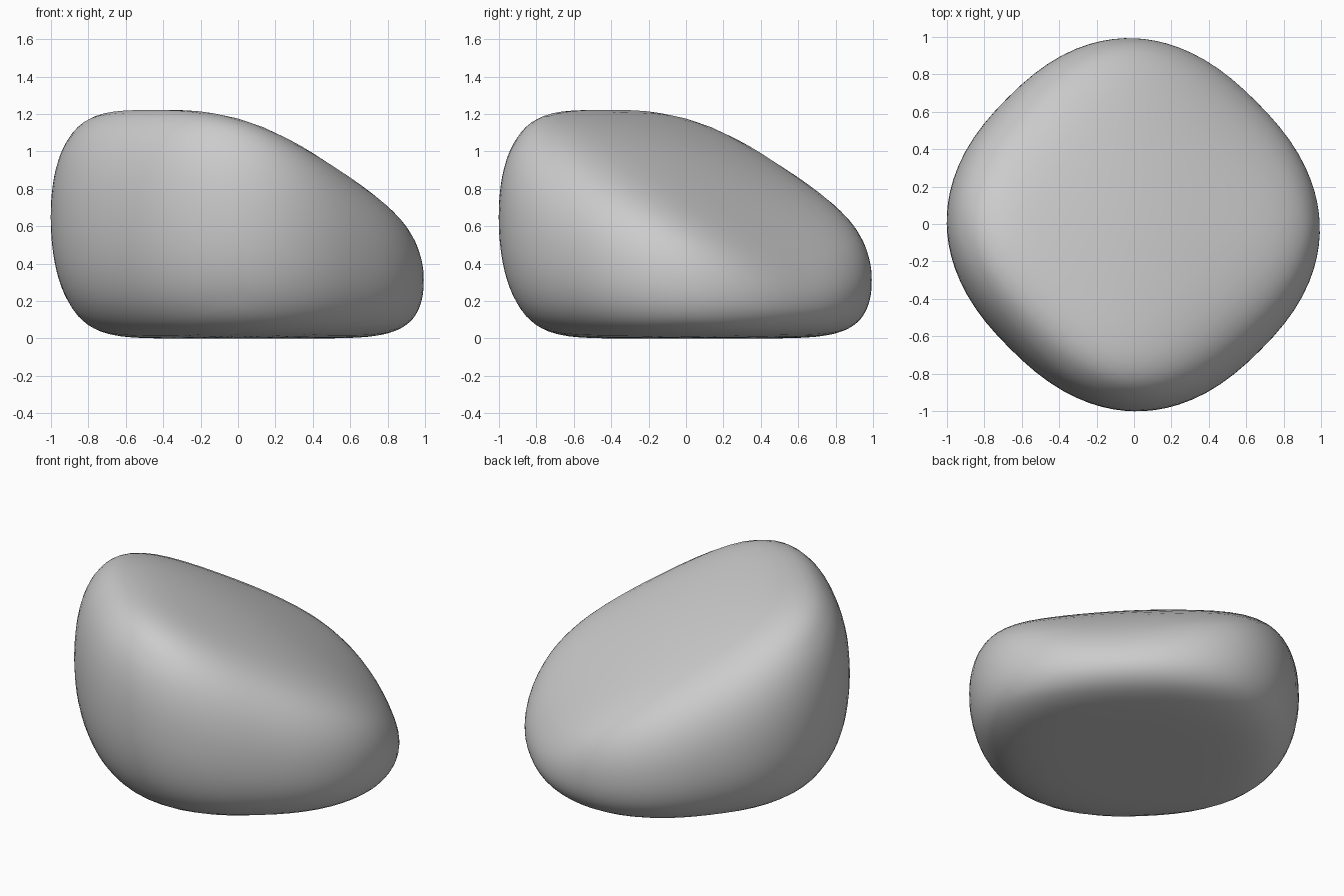
import bpy
import bmesh
import math

start_cube = bpy.data.objects.get("Cube")
if start_cube:
    bpy.data.objects.remove(start_cube, do_unlink=True)

# Stone colour
stone_grey = bpy.data.materials.new("stone_grey")
stone_grey.use_nodes = True
colour = (0.6, 0.6, 0.6, 1)
stone_grey.diffuse_color = colour
stone_grey.node_tree.nodes["Principled BSDF"].inputs["Base Color"].default_value = colour

# Shape settings: u runs from the tall side to the low side, v across it
TALL_REACH, LOW_REACH, SIDE_REACH = 0.94, 0.925, 0.955
PLAN_ROUND = 2.38
FLATNESS, FLATNESS_CHANGE, SIDE_BULGE = 7.5, 1.5, 2.1
MID_HEIGHT, TOP_SLOPE, TOP_DOME, CROSS_DOME = 1.017, 0.49, 0.2, 0.13


def plan_radius(u, v):
    """Rounded-square distance in plan; 1 lies on the outline."""
    reach = LOW_REACH if u > 0 else TALL_REACH
    total = (abs(u) / reach) ** PLAN_ROUND + (abs(v) / SIDE_REACH) ** PLAN_ROUND
    return total ** (1 / PLAN_ROUND)


def surface_scale(r, w, flatness):
    """Find by bisection how far along its ray a point meets the block."""
    low, high = 0.0, 2.0
    for _ in range(30):
        t = (low + high) / 2
        if (t * r) ** flatness + (t * w) ** SIDE_BULGE < 1:
            low = t
        else:
            high = t
    return low


def shape_point(p):
    """Push a cube point onto the pillow-sided block, then slope its top."""
    flatness = FLATNESS + FLATNESS_CHANGE * p.x
    u, v, w = p * surface_scale(plan_radius(p.x, p.y), abs(p.z), flatness)
    height = MID_HEIGHT - TOP_SLOPE * u - TOP_DOME * u * u
    height -= CROSS_DOME * v * v * (1 - 3 * u * u)
    turn = math.sqrt(0.5)
    return ((u + v) * turn, (u - v) * turn, height * (1 + w) / 2)


# Rounded wedge stone
bm = bmesh.new()
bmesh.ops.create_cube(bm, size=2)
bmesh.ops.subdivide_edges(bm, edges=bm.edges[:], cuts=19, use_grid_fill=True)
for vert in bm.verts:
    vert.co = shape_point(vert.co)
bmesh.ops.recalc_face_normals(bm, faces=bm.faces[:])
for face in bm.faces:
    face.smooth = True
mesh = bpy.data.meshes.new("rounded_stone")
bm.to_mesh(mesh)
bm.free()
mesh.materials.append(stone_grey)
stone = bpy.data.objects.new("rounded_stone", mesh)
bpy.context.collection.objects.link(stone)
